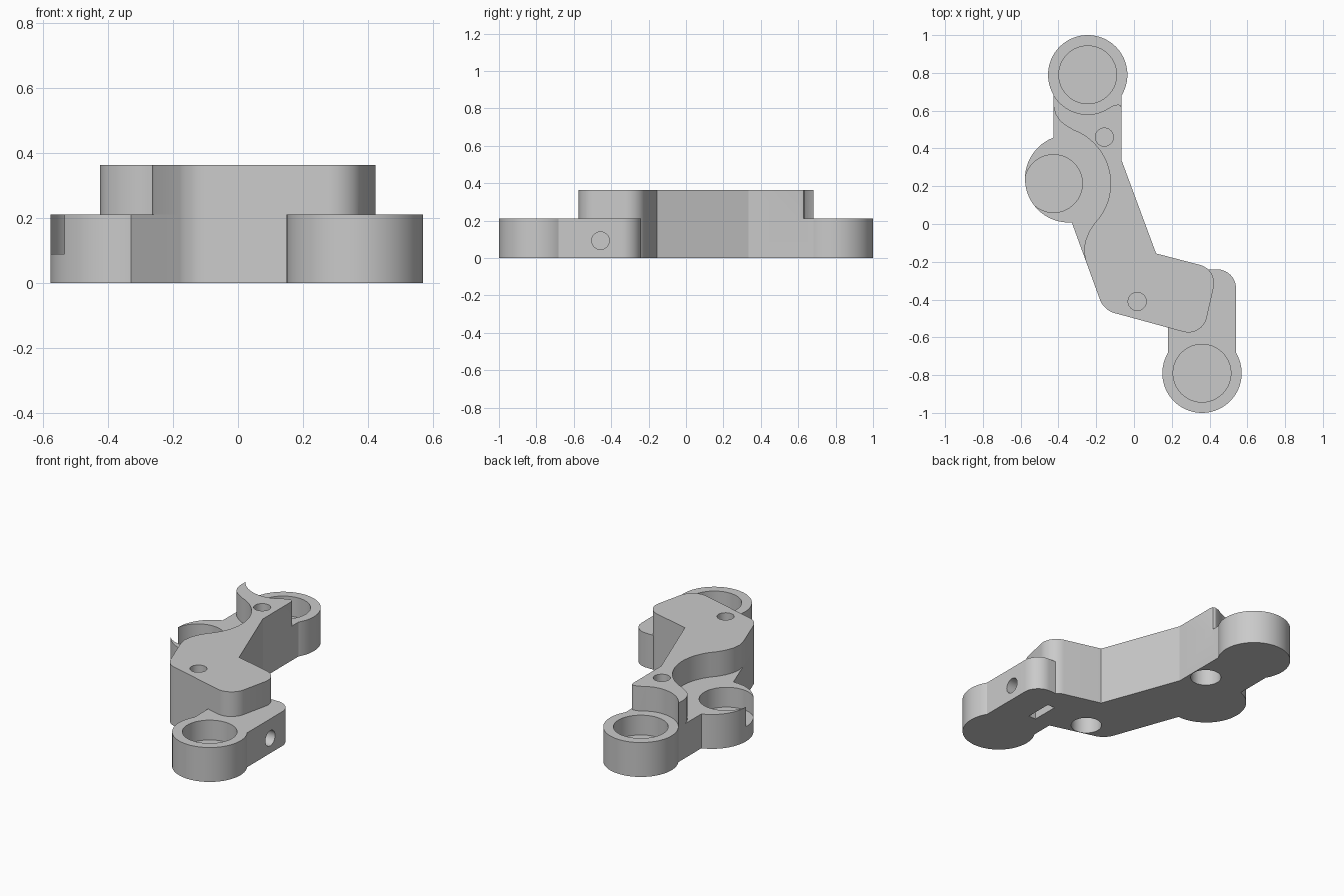
import bpy
import bmesh
from math import sin, cos, tan, radians, pi
from mathutils import Vector, Matrix

PLATE_TOP, BLOCK_TOP, POCKET_FLOOR = 0.212, 0.364, 0.09

cube = bpy.data.objects.get("Cube")
if cube:
    bpy.data.objects.remove(cube, do_unlink=True)

grey = bpy.data.materials.new("light_grey")
grey.use_nodes = True
colour = (0.59, 0.59, 0.59, 1)
grey.diffuse_color = colour
grey.node_tree.nodes["Principled BSDF"].inputs["Base Color"].default_value = colour


def arc(cx, cy, r, start, end, steps):
    """Points along an arc, angles in degrees."""
    angles = [radians(start + (end - start) * i / steps) for i in range(steps + 1)]
    return [(cx + r * cos(a), cy + r * sin(a)) for a in angles]


def rounded(before, corner, after, r, steps=10):
    """Points of a fillet that replaces a corner."""
    c = Vector(corner)
    u = (Vector(before) - c).normalized()
    v = (Vector(after) - c).normalized()
    half = u.angle(v) / 2
    centre = c + (u + v).normalized() * r / sin(half)
    p = c + u * r / tan(half) - centre
    q = c + v * r / tan(half) - centre
    # Blend the two radii and push each point back onto the circle
    blends = [p.lerp(q, i / steps).normalized() * r for i in range(steps + 1)]
    return [tuple(centre + b) for b in blends]


def prism(name, outline, z0, z1):
    """Extrude a flat outline between two heights."""
    bm = bmesh.new()
    face = bm.faces.new([bm.verts.new((x, y, z0)) for x, y in outline])
    top = bmesh.ops.extrude_face_region(bm, geom=[face])
    verts = [e for e in top["geom"] if isinstance(e, bmesh.types.BMVert)]
    bmesh.ops.translate(bm, verts=verts, vec=(0, 0, z1 - z0))
    bmesh.ops.recalc_face_normals(bm, faces=bm.faces)
    mesh = bpy.data.meshes.new(name)
    bm.to_mesh(mesh)
    bm.free()
    mesh.materials.append(grey)
    obj = bpy.data.objects.new(name, mesh)
    bpy.context.collection.objects.link(obj)
    return obj


def cylinder(name, cx, cy, r, z0, z1, steps=64):
    return prism(name, arc(cx, cy, r, 0, 360, steps)[:-1], z0, z1)


def combine(target, tool, operation):
    """Apply a boolean and discard the tool."""
    bpy.context.view_layer.objects.active = target
    mod = target.modifiers.new(operation, 'BOOLEAN')
    mod.operation, mod.solver, mod.object = operation, 'EXACT', tool
    bpy.ops.object.modifier_apply(modifier=mod.name)
    bpy.data.objects.remove(tool, do_unlink=True)


# Shared edge of the bent body, from its left flank round to the upper neck
flank, heel, toe = (-0.33, 0.01), (-0.16, -0.456), (0.362, -0.598)
shoulder, elbow, bend = (0.443, -0.241), (0.117, -0.156), (-0.065, 0.335)
body_edge = (rounded(flank, heel, toe, 0.115) + rounded(heel, toe, shoulder, 0.1)
             + rounded(toe, shoulder, elbow, 0.1) + [elbow, bend])

end_a, end_c, pocket_b = (-0.245, 0.79), (0.36, -0.79), (-0.426, 0.214)

# Lower plate with its three round ends
bracket = prism("bracket", [flank] + body_edge + [(-0.065, 0.79), (-0.425, 0.79),
                                                  (-0.425, 0.2)], 0, PLATE_TOP)
arm_corner = rounded((0.54, -0.79), (0.54, -0.24), (0.2, -0.24), 0.1)
arm = prism("arm", [(0.18, -0.79), (0.54, -0.79)] + arm_corner + [(0.18, -0.24)],
            0, PLATE_TOP)
combine(bracket, arm, 'UNION')
for cx, cy, r in [(*end_a, 0.21), (*end_c, 0.21), (-0.345, 0.24, 0.232)]:
    combine(bracket, cylinder("round_end", cx, cy, r, 0, PLATE_TOP, 96), 'UNION')

# Raised block, hollowed around the two nearby pockets
block_outline = (
    [(-0.257, -0.19)] + body_edge
    + [(-0.065, 0.61), (-0.07, 0.628), (-0.085, 0.633), (-0.115, 0.625), (-0.15, 0.604)]
    + arc(*end_a, 0.21, 287, 211, 16)
    + [(-0.425, 0.62), (-0.415, 0.582), (-0.395, 0.549), (-0.365, 0.524)]
    + arc(*pocket_b, 0.302, 70, -37, 28)
    + [(-0.215, -0.004), (-0.24, -0.045), (-0.258, -0.09), (-0.265, -0.14)])
combine(bracket, prism("raised_block", block_outline, 0, BLOCK_TOP), 'UNION')

# Round pockets
for cx, cy in (end_a, end_c, pocket_b):
    combine(bracket, cylinder("pocket", cx, cy, 0.153, POCKET_FLOOR, PLATE_TOP + 0.05),
            'DIFFERENCE')

# Upright screw holes and the recesses below, parted by a thin web
for cx, cy in ((-0.157, 0.46), (0.017, -0.41)):
    combine(bracket, cylinder("screw_hole", cx, cy, 0.048, 0.21, 0.5, 40), 'DIFFERENCE')
    combine(bracket, cylinder("head_recess", cx, cy, 0.088, -0.1, 0.2, 48), 'DIFFERENCE')

# Sideways screw hole and nut slot in the arm
side_hole = cylinder("side_hole", 0, 0, 0.047, 0.24, 0.7, 40)
side_hole.data.transform(Matrix.Translation((0, -0.457, 0.093)) @ Matrix.Rotation(pi / 2, 4, 'Y'))
combine(bracket, side_hole, 'DIFFERENCE')
nut_slot = [(0.29, -0.542), (0.34, -0.542), (0.34, -0.372), (0.29, -0.372)]
combine(bracket, prism("nut_slot", nut_slot, -0.1, 0.175), 'DIFFERENCE')

# Smooth shading on the curved walls
bpy.ops.object.select_all(action='DESELECT')
bracket.select_set(True)
bpy.context.view_layer.objects.active = bracket
bpy.ops.object.shade_smooth_by_angle(angle=radians(20))
